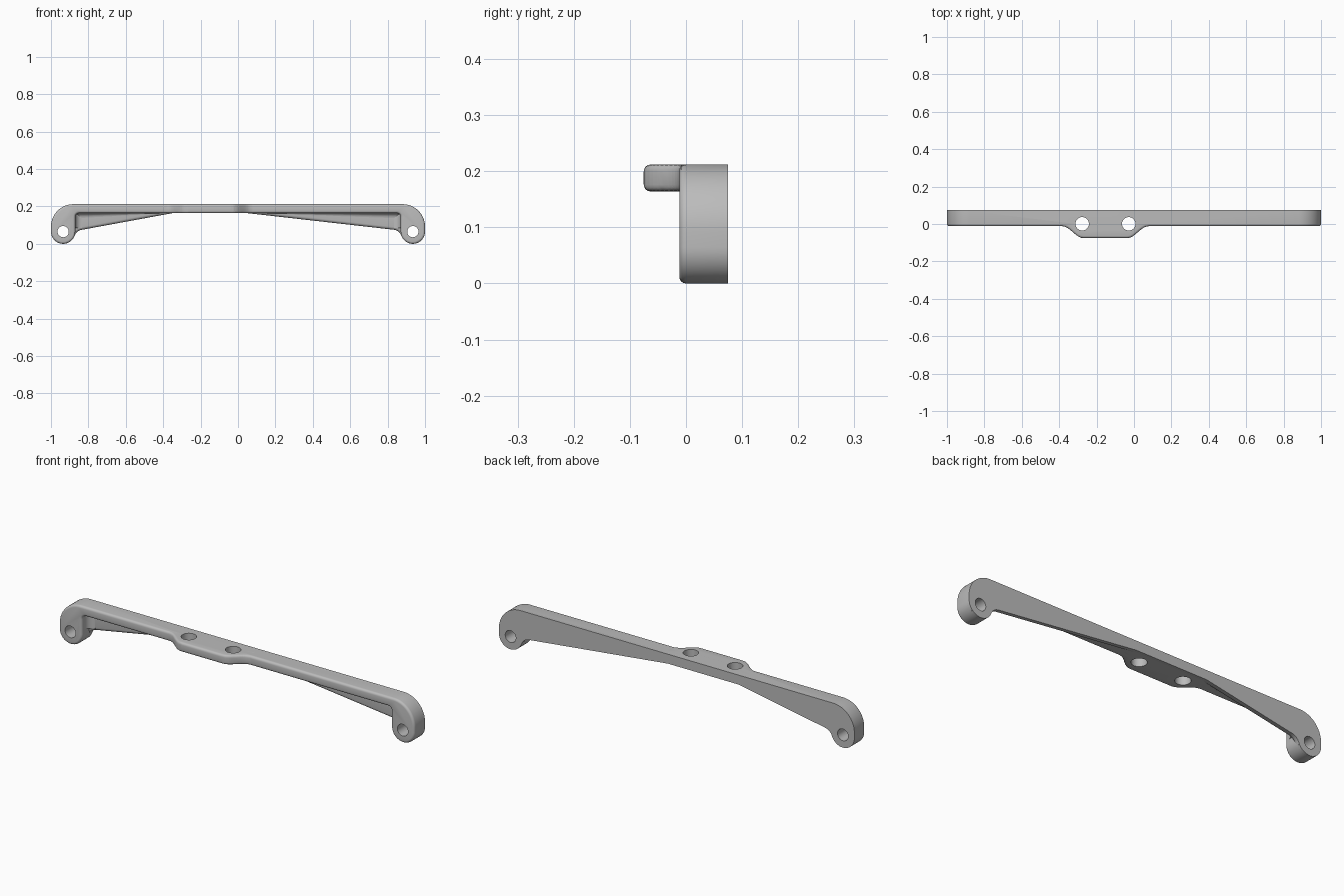
import bpy, bmesh
from math import radians, sin, cos, pi

if "Cube" in bpy.data.objects:
    bpy.data.objects.remove(bpy.data.objects["Cube"])

TOP, UNDER = 0.212, 0.164        # top bar heights
FRONT, BACK = -0.012, 0.075      # bar depth
WEB = 0.045                      # front of the thin web
LUG_X, LUG_Z, LUG_R = 0.935, 0.065, 0.065
TAB_X = -0.153

grey = bpy.data.materials.new("satin_grey")
grey.use_nodes = True
colour = (0.5, 0.5, 0.5, 1)
grey.diffuse_color = colour
bsdf = grey.node_tree.nodes["Principled BSDF"]
bsdf.inputs["Base Color"].default_value = colour
bsdf.inputs["Roughness"].default_value = 0.6


def arc(cx, cy, r, a, b, n=12):
    angles = [radians(a + (b - a) * i / n) for i in range(n + 1)]
    return [(cx + r * cos(t), cy + r * sin(t)) for t in angles]


def flip(points):
    return [(-x, y) for x, y in reversed(points)]


def finish(bm, name):
    bmesh.ops.recalc_face_normals(bm, faces=bm.faces[:])
    mesh = bpy.data.meshes.new(name)
    bm.to_mesh(mesh)
    bm.free()
    mesh.materials.append(grey)
    obj = bpy.data.objects.new(name, mesh)
    bpy.context.collection.objects.link(obj)
    return obj


def loft(name, sections, round_edge=None, radius=0):
    """Joins equal-length closed sections; edges passing round_edge are rounded."""
    bm = bmesh.new()
    rings = [[bm.verts.new(p) for p in s] for s in sections]
    n = len(rings[0])
    for a, b in zip(rings, rings[1:]):
        for i in range(n):
            j = (i + 1) % n
            bm.faces.new((a[i], a[j], b[j], b[i]))
    bm.faces.new(rings[0])
    bm.faces.new(rings[-1])
    bmesh.ops.recalc_face_normals(bm, faces=bm.faces[:])
    if round_edge:
        edges = [e for e in bm.edges if all(round_edge(v.co) for v in e.verts)]
        bmesh.ops.bevel(bm, geom=edges, offset=radius, segments=4,
                        profile=0.5, affect='EDGES')
    return finish(bm, name)


def along_y(points, lo, hi):
    return [[(x, y, z) for x, z in points] for y in (lo, hi)]


def along_z(points, lo, hi):
    return [[(x, y, z) for x, y in points] for z in (lo, hi)]


# Outer end shared by the frame and the web
shoulder = arc(0.88, TOP - 0.12, 0.12, 90, 0, 16)

# Top bar with a lug at each end
half = shoulder + arc(LUG_X, LUG_Z, LUG_R, 0, -180, 24) \
    + arc(0.85, UNDER - 0.02, 0.02, 0, 90, 6)
frame = loft("frame", along_y(half + flip(half), FRONT, 0.07),
             lambda c: c.y < FRONT + 0.001, 0.012)

# Thin tapering web across the back
half = shoulder + arc(LUG_X, LUG_Z, LUG_R, 0, -155, 16) \
    + arc(0.827, 0.0257, 0.05, 28, 83, 6)
outline = half + [(0.05, UNDER), (-0.35, UNDER)] + flip(half)
web = loft("back_web", along_y(outline, WEB, BACK),
           lambda c: c.y < WEB + 0.001, 0.015)

# Mounting tab swelling forward from the bar
steps = [i / 12 for i in range(13)]
swell = [(0.118 + 0.112 * t, -0.0435 - 0.0315 * cos(pi * t)) for t in steps]
half = swell + [(0.23, 0.06)]
tab_outline = [(x + TAB_X, y) for x, y in half + flip(half)]
tab = loft("mounting_tab", along_z(tab_outline, UNDER, TOP),
           lambda c: c.y < FRONT + 0.001, 0.012)


# Hollow fillets where the web meets the bar and the lugs
def cove(r):
    return [(0.01, 0.01), (0.01, -r)] \
        + [(-r + r * cos(t), -r + r * sin(t))
           for t in (radians(i * 15) for i in range(7))] + [(-r, 0.01)]


def bar_cove(x, r):
    return [(x, WEB + a, UNDER + b) for a, b in cove(r)]


for side, name, inner in ((1, "left", 0.1), (-1, "right", 0.4)):
    loft(name + "_bar_fillet",
         [bar_cove(side * 0.875, 0.028), bar_cove(side * inner, 0.001)])
    loft(name + "_lug_fillet",
         along_z([(side * (0.87 + a), WEB + b) for a, b in cove(0.035)],
                 0.085, UNDER + 0.005))


# Drilled holes
def drill(name, target, x, r, upright):
    if upright:
        shape = along_z(arc(x, 0.001, r, 0, 348.75, 31), 0.1, 0.3)
    else:
        shape = along_y(arc(x, LUG_Z, r, 0, 348.75, 31), -0.1, 0.2)
    cutter = loft(name, shape)
    cutter.hide_render = True
    mod = target.modifiers.new("hole", 'BOOLEAN')
    mod.operation, mod.solver, mod.object = 'DIFFERENCE', 'EXACT', cutter
    bpy.context.view_layer.objects.active = target
    bpy.ops.object.modifier_apply(modifier=mod.name)
    bpy.data.objects.remove(cutter)


for part in (frame, web):
    for x in (-LUG_X, LUG_X):
        drill("lug_cutter", part, x, 0.03, False)
for part in (frame, tab):
    for x in (-0.277, -0.028):
        drill("tab_cutter", part, x, 0.036, True)

# Smooth curves, crisp corners
bpy.ops.object.select_all(action='DESELECT')
for obj in bpy.context.scene.objects:
    if obj.type == 'MESH' and grey.name in obj.data.materials:
        obj.select_set(True)
        bpy.context.view_layer.objects.active = obj
bpy.ops.object.shade_smooth_by_angle(angle=radians(35))
